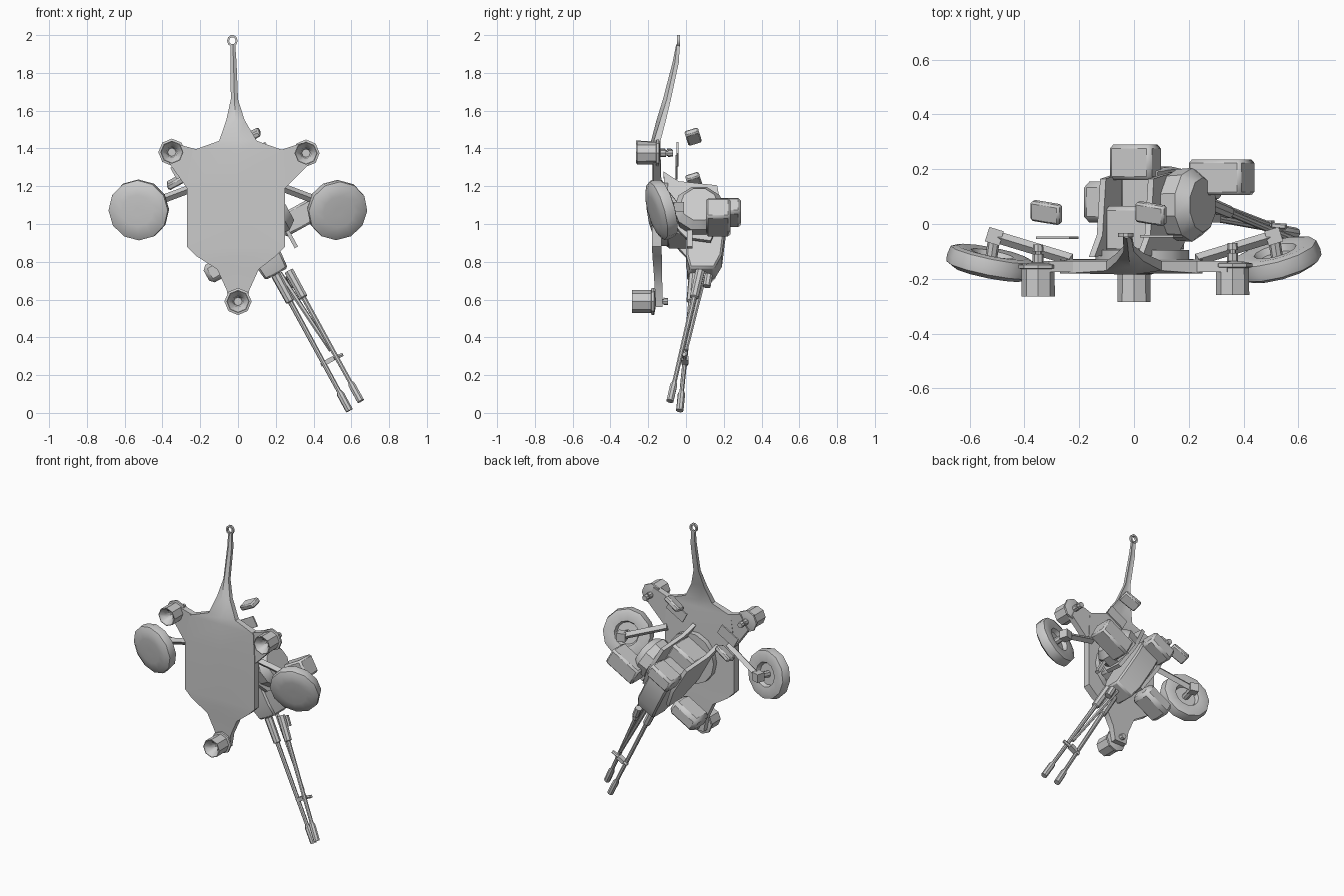
import bpy, bmesh, math
from mathutils import Matrix, Vector

if "Cube" in bpy.data.objects:
    bpy.data.objects.remove(bpy.data.objects["Cube"])

grey = bpy.data.materials.new("light_grey")
grey.diffuse_color = (0.6, 0.6, 0.6, 1)
grey.use_nodes = True
grey.node_tree.nodes["Principled BSDF"].inputs["Base Color"].default_value = grey.diffuse_color

# Traversed gun frame: local x = lateral, y = up off the chassis, z = towards the muzzles
A = math.radians(29)
GUN = Matrix(((math.cos(A), 0, math.sin(A), 0.03),
              (0, 1, 0, 0),
              (math.sin(A), 0, -math.cos(A), 1.05),
              (0, 0, 0, 1)))
WORLD = Matrix.Identity(4)


def finish(name, bm, frame=WORLD, bevel=0.0):
    bm.transform(frame)
    bmesh.ops.recalc_face_normals(bm, faces=bm.faces)
    me = bpy.data.meshes.new(name)
    bm.to_mesh(me)
    bm.free()
    me.materials.append(grey)
    ob = bpy.data.objects.new(name, me)
    bpy.context.collection.objects.link(ob)
    if bevel:
        mod = ob.modifiers.new("bevel", 'BEVEL')
        mod.width = bevel
        mod.segments = 1
    bpy.ops.object.select_all(action='DESELECT')
    ob.select_set(True)
    bpy.context.view_layer.objects.active = ob
    bpy.ops.object.shade_smooth_by_angle(angle=math.radians(35))
    return ob


def loft(name, rings, frame=WORLD, bevel=0.0, closed=False):
    bm = bmesh.new()
    vs = [[bm.verts.new(p) for p in r] for r in rings]
    n = len(vs[0])
    pairs = list(zip(vs, vs[1:])) + ([(vs[-1], vs[0])] if closed else [])
    for a, b in pairs:
        for i in range(n):
            j = (i + 1) % n
            bm.faces.new((a[i], a[j], b[j], b[i]))
    if not closed:
        bm.faces.new(vs[0])
        bm.faces.new(vs[-1])
    return finish(name, bm, frame, bevel)


def box(name, c, size, frame=WORLD, bevel=0.0, rot=None):
    bm = bmesh.new()
    bmesh.ops.create_cube(bm, size=1)
    bm.transform(Matrix.Diagonal((*size, 1)))
    if rot:
        bm.transform(rot)
    bm.transform(Matrix.Translation(c))
    return finish(name, bm, frame, bevel)


def lathe(name, origin, axis, profile, n=10, frame=WORLD):
    """Spin (distance along axis, radius) points around an axis."""
    q = Vector(axis).to_track_quat('Z', 'Y')
    o = Vector(origin)
    rings = [[o + q @ Vector((r * math.cos(t), r * math.sin(t), d))
              for t in (2 * math.pi * i / n for i in range(n))] for d, r in profile]
    return loft(name, rings, frame)


def rod(name, a, b, r, n=8, frame=WORLD, r2=None):
    d = Vector(b) - Vector(a)
    return lathe(name, a, d, [(0, r), (d.length, r if r2 is None else r2)], n, frame)


def prism(name, outline, y0, y1, frame=WORLD):
    return loft(name, [[(x, y, z) for x, z in outline] for y in (y0, y1)], frame)


# Chassis hull with the ridged tow neck: z, left, right, front y, thickness, ridge height
rows = [(0.56, -.045, .045, -.16, .035, 0), (0.65, -.06, .06, -.165, .04, 0),
        (0.76, -.11, .11, -.172, .045, 0), (0.83, -.22, .20, -.178, .05, 0),
        (0.88, -.27, .25, -.18, .05, 0), (1.21, -.27, .25, -.18, .05, 0),
        (1.39, -.24, .24, -.18, .045, 0), (1.44, -.10, .10, -.185, .05, .015),
        (1.55, -.062, .035, -.156, .05, .02), (1.66, -.038, 0, -.122, .042, .02),
        (1.86, -.04, -.008, -.07, .033, .012), (1.95, -.04, -.015, -.052, .018, .004)]
loft("chassis_hull", [[(l, y + k, z), ((l + r) / 2, y, z), (r, y + k, z),
                       (r, y + t, z), ((l + r) / 2, y + t - k / 2, z), (l, y + t, z)]
                      for z, l, r, y, t, k in rows])

# Towing ring
ring = []
for i in range(10):
    t = 2 * math.pi * i / 10
    ring.append([(-.03 + r * math.cos(t) * .9, -.04 + y, 1.97 + r * math.sin(t))
                 for r, y in ((.031, -.008), (.031, .008), (.019, .008), (.019, -.008))])
loft("tow_ring", ring, closed=True)

# Outrigger arms
prism("outrigger_left", [(-.27, 1.19), (-.37, 1.33), (-.31, 1.42), (-.2, 1.39)], -.175, -.135)
prism("outrigger_right", [(.25, 1.19), (.38, 1.32), (.34, 1.43), (.22, 1.39)], -.175, -.135)

# Levelling jacks: hollow cup, flange, screw and knob
for tag, x, y, z in (("left", -.35, -.265, 1.38), ("right", .36, -.26, 1.375), ("rear", 0, -.285, .59)):
    lathe("jack_cup_" + tag, (x, y, z), (0, 1, 0),
          [(.075, .022), (.03, .03), (0, .057), (0, .061), (.1, .06), (.103, .072),
           (.116, .072), (.122, .045), (.124, .02)], 8)
    lathe("jack_screw_" + tag, (x, y + .11, z), (0, 1, 0),
          [(0, .02), (.045, .02), (.045, .012), (.055, .012), (.055, .02), (.08, .018)], 8)

# Road wheels with cambered axles, dished backs and hubs
for tag, s, cy, n in (("left", -1, -.143, (-.2, -1, -.13)), ("right", 1, -.132, (.27, -1, -.28))):
    c = Vector((s * .524, cy, 1.075))
    lathe("wheel_" + tag, c, n,
          [(-.01, .03), (-.01, .07), (-.036, .08), (-.042, .13), (-.034, .155),
           (0, .162), (.024, .16), (.04, .13), (.045, .085), (.045, .02)], 12)
    hub = Vector((s * .51, -.045, 1.09))
    rod("axle_" + tag, c, hub, .022)
    box("hub_block_" + tag, hub, (.055, .055, .055), rot=Matrix.Rotation(s * .3, 4, 'Z'))
    rod("wheel_arm_" + tag, (s * .23, -.13, 1.195), hub, .022, 4)

# Turntable and pedestal
rod("turntable", (.03, -.135, 1.05), (.03, -.095, 1.05), .17, 14)
box("pedestal", (0, -.02, .02), (.19, .17, .28), GUN, .015)

# Carriage cheeks beside the gun
cheek = [(-.12, -.2), (-.04, -.14), (.165, -.115), (.18, -.02), (.19, .06), (.13, .22),
         (0, .2), (-.1, .08)]
for tag, s in (("left", -1), ("right", 1)):
    loft("carriage_cheek_" + tag,
         [[(s * .1 + d, y, f) for y, f in cheek] for d in (-.012, .012)], GUN)

# Receiver, gun housing and feed block
loft("receiver", [[(u * w, y, f) for u, y in ((-.075, lo), (.075, lo), (.075, hi), (-.075, hi))]
                  for f, lo, hi, w in ((-.03, .02, .2, 1), (.1, .0, .21, 1),
                                       (.28, .0, .19, 1), (.36, .02, .15, .9))], GUN, .01)
box("feed_block", (0.005, .225, 1.06), (.175, .13, .095), bevel=.014,
    rot=Matrix.Rotation(-A, 4, 'Y'))

# Ammunition boxes on both flanks
box("ammo_box_right", (.32, .17, 1.035), (.22, .13, .12), bevel=.012,
    rot=Matrix.Rotation(-A, 4, 'Y'))
box("ammo_box_left", (-.08, .08, .775), (.2, .15, .105), bevel=.022,
    rot=Matrix.Rotation(-A, 4, 'Y'))

# Side gear housing
lathe("gear_housing", (.11, .07, .06), (1, 0, 0),
      [(0, .13), (.065, .135), (.11, .1)], 10, GUN)
box("side_lever", (.285, .02, .92), (.02, .03, .1), rot=Matrix.Rotation(-.5, 4, 'Y'))

# Twin barrels with sleeves and flash hiders
for tag, a, b in (("inner", (.2, .04, .73), (.59, -.033, .012)),
                  ("outer", (.27, .075, .75), (.65, -.085, .062))):
    a, b = Vector(a), Vector(b)
    L = (b - a).length
    lathe("barrel_" + tag, a, b - a,
          [(0, .026), (.16, .024), (.165, .014), (L - .12, .012),
           (L - .1, .02), (L, .02)], 8)

# Recoil rods and barrel clamp
rod("recoil_tube", (.22, .1, .74), (.49, .0, .33), .014, 6, r2=.01)
rod("lower_rod", (.27, .12, .73), (.3, .11, .67), .022, 8)
rod("barrel_clamp", (.44, .0, .255), (.555, -.01, .31), .011, 6)
box("clamp_block", (.485, -.005, .278), (.05, .035, .025), rot=Matrix.Rotation(-A, 4, 'Y'))

# Crew seats and foot plates
for tag, c in (("right", (.062, .038, 1.462)), ("left", (-.32, .042, 1.228))):
    box("seat_" + tag, c, (.12, .075, .035), bevel=.008,
        rot=Matrix.Rotation(.3, 4, 'X') @ Matrix.Rotation(-A, 4, 'Y'))
for tag, c in (("right", (.1, -.045, 1.37)), ("left", (-.28, -.05, 1.3))):
    box("foot_plate_" + tag, c, (.14, .01, .07), rot=Matrix.Rotation(-A, 4, 'Y'))
